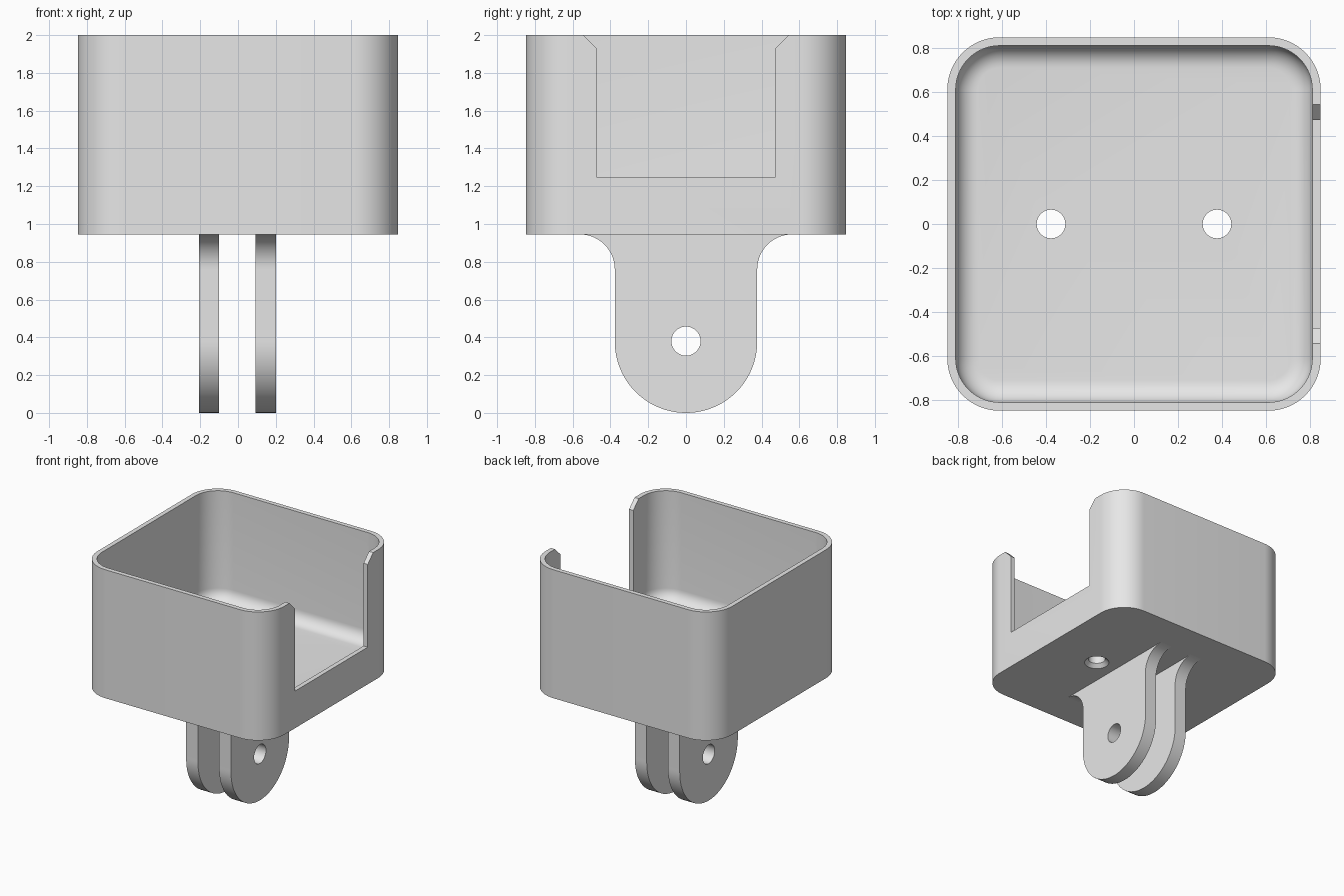
import bpy, bmesh
from math import sin, cos, pi, radians

cube = bpy.data.objects.get("Cube")
if cube:
    bpy.data.objects.remove(cube, do_unlink=True)

grey = bpy.data.materials.new("plain_grey")
grey.use_nodes = True
grey.diffuse_color = (0.8, 0.8, 0.8, 1)
grey.node_tree.nodes["Principled BSDF"].inputs["Base Color"].default_value = (0.8, 0.8, 0.8, 1)

BASE, FLOOR, TOP = 0.945, 1.1, 2.0
HALF, WALL, FILLET = 0.848, 0.038, 0.1


def loft(name, rings):
    """Closed solid skinned over rings that have equal point counts."""
    bm = bmesh.new()
    loops = [[bm.verts.new(p) for p in ring] for ring in rings]
    for a, b in zip(loops, loops[1:]):
        for i in range(len(a)):
            j = (i + 1) % len(a)
            bm.faces.new((a[i], a[j], b[j], b[i]))
    bm.faces.new(loops[0][::-1])
    bm.faces.new(loops[-1])
    bmesh.ops.recalc_face_normals(bm, faces=bm.faces)
    mesh = bpy.data.meshes.new(name)
    bm.to_mesh(mesh)
    bm.free()
    mesh.materials.append(grey)
    obj = bpy.data.objects.new(name, mesh)
    bpy.context.collection.objects.link(obj)
    return obj


def arc(cx, cy, r, start, end, n):
    angles = [radians(start + (end - start) * i / n) for i in range(n + 1)]
    return [(cx + r * cos(a), cy + r * sin(a)) for a in angles]


def rounded_square(half, r, z):
    c = half - r
    corners = [(c, c), (-c, c), (-c, -c), (c, -c)]
    return [(x, y, z) for k, (cx, cy) in enumerate(corners)
            for x, y in arc(cx, cy, r, 90 * k, 90 * k + 90, 16)]


def prism_x(name, profile, x0, x1):
    return loft(name, [[(x, y, z) for y, z in profile] for x in (x0, x1)])


def circle(cx, cy, r, n=48):
    return arc(cx, cy, r, 0, 360, n)[:-1]


def activate(obj):
    bpy.ops.object.select_all(action='DESELECT')
    obj.select_set(True)
    bpy.context.view_layer.objects.active = obj


def cut(obj, cutter):
    mod = obj.modifiers.new("cut", 'BOOLEAN')
    mod.operation = 'DIFFERENCE'
    mod.solver = 'EXACT'
    mod.object = cutter
    activate(obj)
    bpy.ops.object.modifier_apply(modifier=mod.name)
    bpy.data.objects.remove(cutter, do_unlink=True)


def smooth(obj):
    activate(obj)
    bpy.ops.object.shade_smooth_by_angle(angle=radians(30))


# Open tray with rounded corners and a filleted inner floor
inner, inner_r = HALF - WALL, 0.2
rings = [rounded_square(HALF, inner_r + WALL, BASE),
         rounded_square(HALF, inner_r + WALL, TOP),
         rounded_square(inner, inner_r, TOP)]
for i in range(9):
    t = pi / 2 * i / 8
    inset = FILLET * (1 - cos(t))
    rings.append(rounded_square(inner - inset, inner_r - inset,
                                FLOOR + FILLET * (1 - sin(t))))
tray = loft("tray", rings)

# Side opening with flared upper corners
right_half = [(0.473, 1.25), (0.473, 1.93), (0.543, TOP), (0.543, TOP + 0.1)]
opening = right_half + [(-y, z) for y, z in reversed(right_half)]
cut(tray, prism_x("opening_cutter", opening, 0.72, 1.0))

# Countersunk floor holes
for x in (-0.377, 0.377):
    steps = [(0.105, BASE - 0.01), (0.065, BASE + 0.03), (0.065, FLOOR + 0.1)]
    cut(tray, loft("hole_cutter",
                   [[(px, py, z) for px, py in circle(x, 0, r)] for r, z in steps]))
smooth(tray)

# Pair of rounded mounting lugs flaring into the tray base
R, FLARE = 0.377, 0.185
outline = arc(R + FLARE, BASE - FLARE, FLARE, 180, 90, 14)
outline = ([(-y, z) for y, z in reversed(outline)][::1]
           + arc(0, R, R, 180, 360, 48) + outline)
for name, x0, x1 in (("right_lug", -0.207, -0.1), ("left_lug", 0.093, 0.2)):
    lug = prism_x(name, outline, x0, x1)
    cut(lug, prism_x("pin_cutter", circle(0, 0.38, 0.077), x0 - 0.1, x1 + 0.1))
    smooth(lug)
